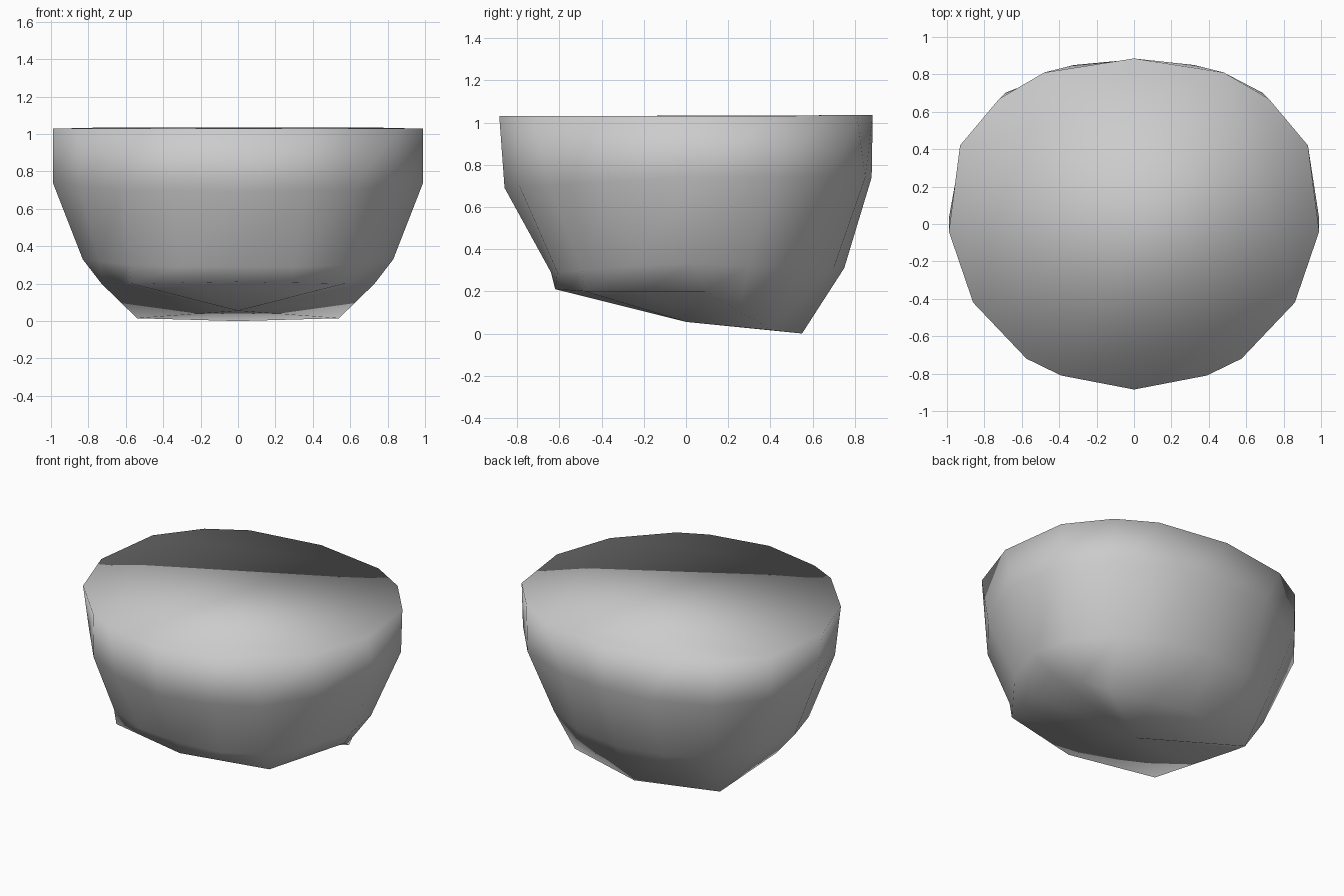
import bpy
import bmesh

cube = bpy.data.objects.get("Cube")
if cube:
    bpy.data.objects.remove(cube, do_unlink=True)

# One plain grey material
grey = bpy.data.materials.new("plain grey")
grey.use_nodes = True
colour = (0.6, 0.6, 0.6, 1)
grey.diffuse_color = colour
grey.node_tree.nodes["Principled BSDF"].inputs["Base Color"].default_value = colour

# Half cross-sections, from front centre round the +x side to back centre
rim = [(0, -.885, 1.03), (.39, -.81, 1.03), (.575, -.72, 1.03), (.86, -.42, 1.03),
       (.99, -.04, 1.03), (.93, .42, 1.03), (.72, .67, 1.035), (.48, .81, 1.035), (0, .885, 1.035)]
shoulder = [(0, -.86, .69), (.36, -.79, .70), (.62, -.65, .70), (.85, -.37, .72),
            (.99, .03, .74), (.92, .42, .74), (.69, .70, .74), (.32, .85, .74), (0, .88, .74)]
waist = [(0, -.64, .29), (.30, -.61, .29), (.58, -.49, .30), (.74, -.25, .32),
         (.83, .03, .33), (.78, .30, .32), (.60, .55, .31), (.32, .70, .31), (0, .75, .31)]
corners = [(0, -.62, .21), (.57, -.48, .20), (.73, .09, .20), (.54, .41, .015), (0, .55, 0)]

# The angular foot edge gets a midpoint on every side to match the other rings
foot = [corners[0]]
for a, b in zip(corners, corners[1:]):
    foot += [tuple((p + q) / 2 for p, q in zip(a, b)), b]


def full_ring(bm, half):
    """Mirror a half section across x and return the closed ring of vertices."""
    mirrored = [(-x, y, z) for x, y, z in reversed(half[1:-1])]
    return [bm.verts.new(p) for p in half + mirrored]


# Bowl-shaped solid: side walls, flat top and sloping underside
bm = bmesh.new()
rings = [full_ring(bm, half) for half in (foot, waist, shoulder, rim)]
count = len(rings[0])
for low, high in zip(rings, rings[1:]):
    for i in range(count):
        j = (i + 1) % count
        bm.faces.new((low[i], low[j], high[j], high[i]))
bm.faces.new(rings[-1])
middle = bm.verts.new((0, 0, .055))
for i in range(count):
    bm.faces.new((rings[0][(i + 1) % count], rings[0][i], middle))
bmesh.ops.recalc_face_normals(bm, faces=bm.faces)
for face in bm.faces:
    face.smooth = True

mesh = bpy.data.meshes.new("rounded_body")
bm.to_mesh(mesh)
bm.free()
mesh.materials.append(grey)
body = bpy.data.objects.new("rounded_body", mesh)
bpy.context.collection.objects.link(body)
